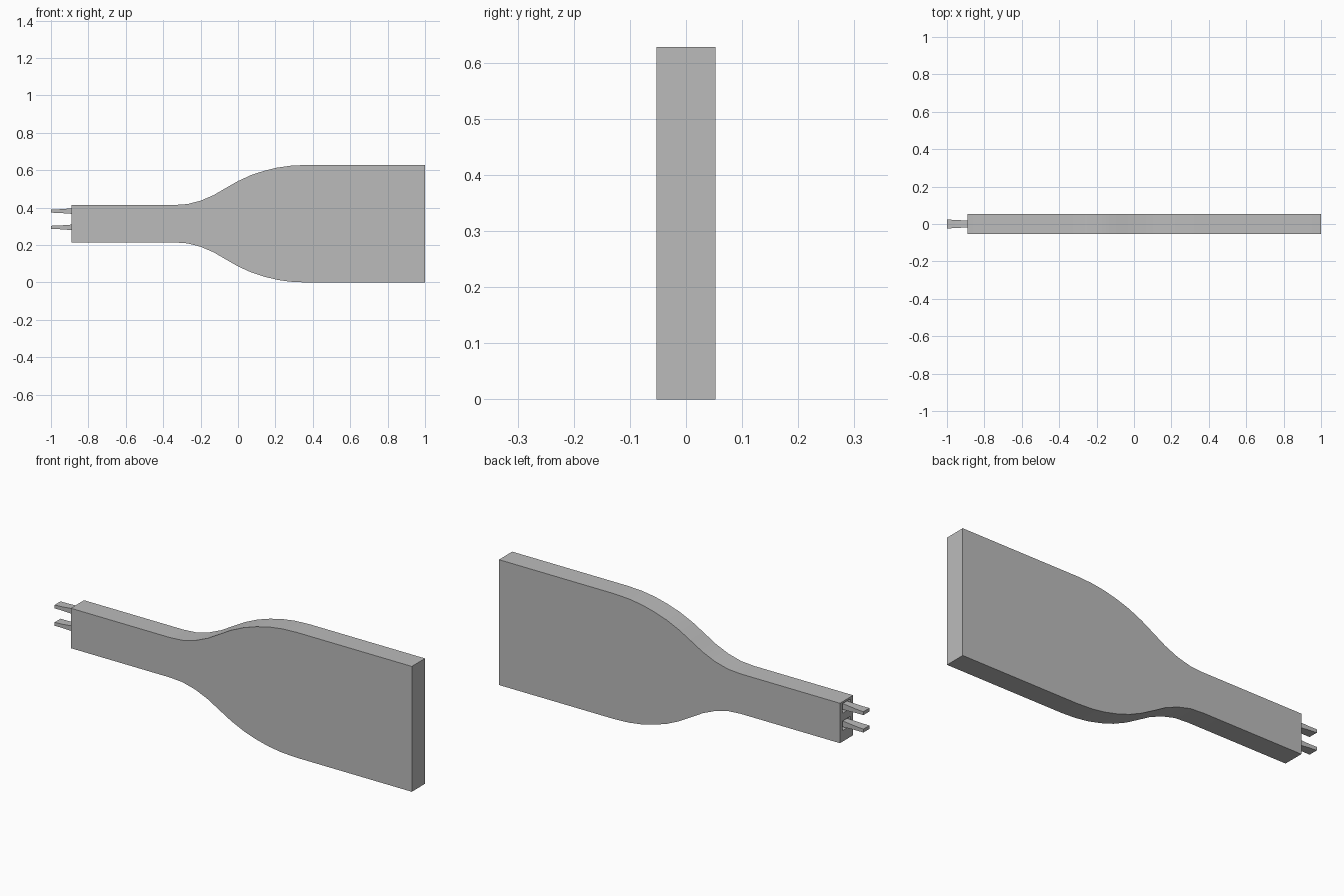
import bpy, bmesh
from math import radians

cube = bpy.data.objects.get("Cube")
if cube:
    bpy.data.objects.remove(cube, do_unlink=True)

grey = bpy.data.materials.new("plain grey")
grey.use_nodes = True
grey.diffuse_color = (0.5, 0.5, 0.5, 1)
grey.node_tree.nodes["Principled BSDF"].inputs["Base Color"].default_value = (0.5, 0.5, 0.5, 1)


def make_object(name, bm):
    bmesh.ops.recalc_face_normals(bm, faces=bm.faces)
    mesh = bpy.data.meshes.new(name)
    bm.to_mesh(mesh)
    bm.free()
    mesh.materials.append(grey)
    obj = bpy.data.objects.new(name, mesh)
    bpy.context.collection.objects.link(obj)
    return obj


def loft(name, sections):
    """Box lofted along x through (x, y_half, z_low, z_high) sections."""
    bm = bmesh.new()
    rings = [[bm.verts.new((x, y, z)) for y, z in ((-w, lo), (w, lo), (w, hi), (-w, hi))]
             for x, w, lo, hi in sections]
    for a, b in zip(rings, rings[1:]):
        for i in range(4):
            j = (i + 1) % 4
            bm.faces.new((a[i], a[j], b[j], b[i]))
    bm.faces.new(rings[0])
    bm.faces.new(rings[-1])
    return make_object(name, bm)


# Paddle body: half heights along x, mirrored about the centre line
MID, THICK = 0.314, 0.0525
outline = [(-0.89, 0.1), (-0.34, 0.1), (-0.27, 0.105), (-0.2, 0.123), (-0.13, 0.153),
           (-0.07, 0.188), (0, 0.228), (0.07, 0.26), (0.14, 0.283), (0.21, 0.3),
           (0.28, 0.31), (0.36, 0.314), (1, 0.314)]
bm = bmesh.new()
ring = [bm.verts.new((x, -THICK, MID + h)) for x, h in outline]
ring += [bm.verts.new((x, -THICK, MID - h)) for x, h in reversed(outline)]
front = bm.faces.new(ring)
side = bmesh.ops.extrude_face_region(bm, geom=[front])["geom"]
bmesh.ops.translate(bm, verts=[v for v in side if isinstance(v, bmesh.types.BMVert)],
                    vec=(0, 2 * THICK, 0))
body = make_object("body", bm)

# Sockets in the narrow end, each with a flared prong
for label, z in (("upper", 0.382), ("lower", 0.295)):
    socket = loft(label + "_socket_cutter", [(-0.95, 0.032, z - 0.026, z + 0.022),
                                             (-0.8, 0.032, z - 0.026, z + 0.022)])
    socket.hide_render = True
    socket.hide_viewport = True
    cut = body.modifiers.new(label + "_socket", "BOOLEAN")
    cut.object = socket
    cut.solver = "EXACT"
    loft(label + "_prong", [(-1, 0.024, z - 0.009, z + 0.008),
                            (-0.96, 0.022, z - 0.01, z + 0.009),
                            (-0.89, 0.018, z - 0.015, z + 0.014),
                            (-0.79, 0.016, z - 0.016, z + 0.015)])

bpy.ops.object.select_all(action="DESELECT")
body.select_set(True)
bpy.context.view_layer.objects.active = body
bpy.ops.object.shade_smooth_by_angle(angle=radians(30))
